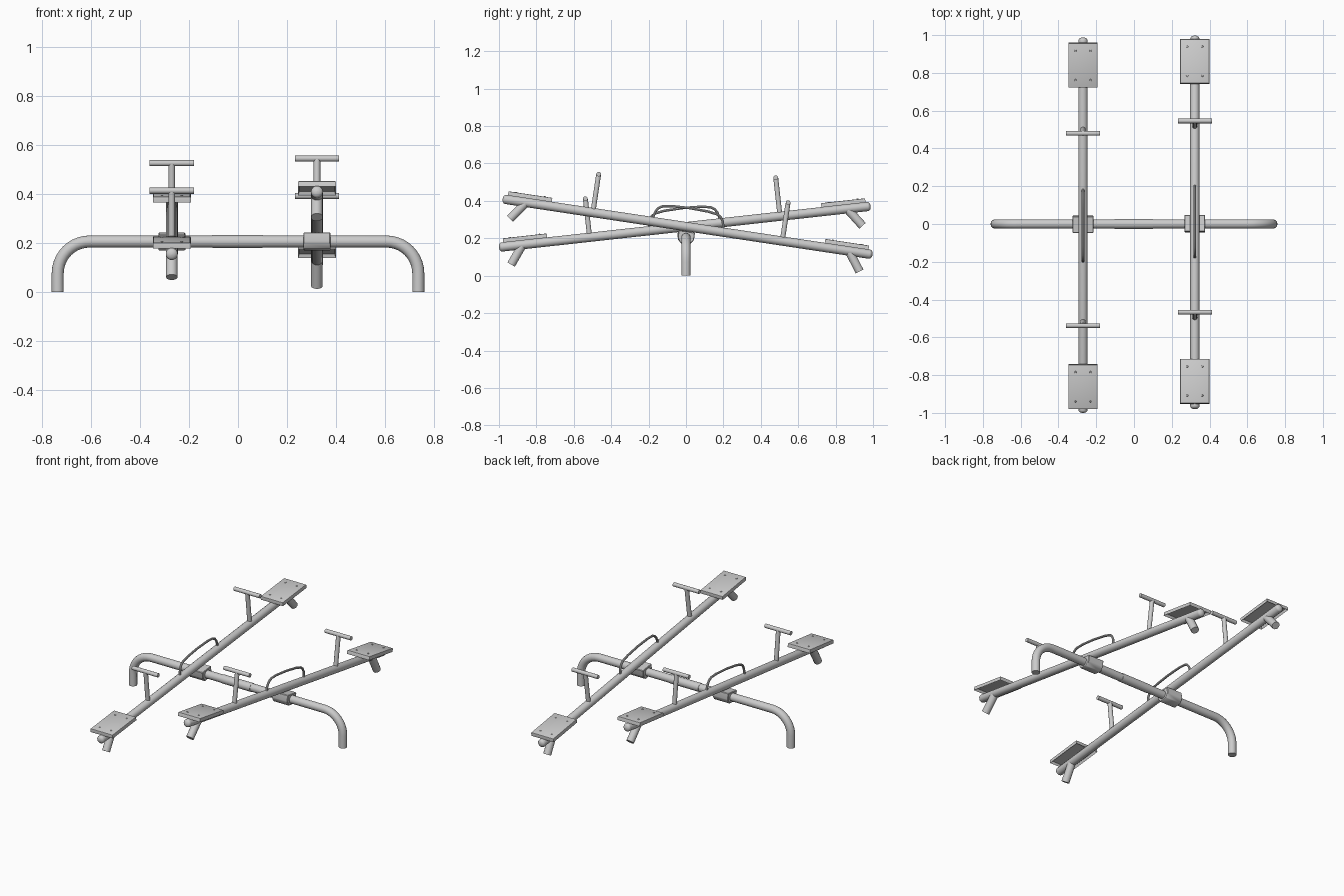
import bpy, bmesh
from math import sin, cos, pi, radians
from mathutils import Matrix, Vector

if "Cube" in bpy.data.objects:
    bpy.data.objects.remove(bpy.data.objects["Cube"])


def shade(obj):
    bpy.ops.object.select_all(action='DESELECT')
    obj.select_set(True)
    bpy.context.view_layer.objects.active = obj
    bpy.ops.object.shade_smooth_by_angle(angle=radians(35))


def tube(name, pts, r, M=Matrix(), radii=None, res=5):
    """Round tube swept along a list of points, with closed ends."""
    cu = bpy.data.curves.new(name, 'CURVE')
    cu.dimensions = '3D'
    cu.bevel_depth = r
    cu.bevel_resolution = res
    cu.use_fill_caps = True
    sp = cu.splines.new('POLY')
    sp.points.add(len(pts) - 1)
    for i, p in enumerate(pts):
        sp.points[i].co = (*p, 1)
        sp.points[i].radius = radii[i] if radii else 1
    ob = bpy.data.objects.new(name, cu)
    bpy.context.collection.objects.link(ob)
    bpy.ops.object.select_all(action='DESELECT')
    ob.select_set(True)
    bpy.context.view_layer.objects.active = ob
    bpy.ops.object.convert(target='MESH')
    ob = bpy.context.view_layer.objects.active
    ob.matrix_world = M
    shade(ob)
    return ob


def finish(name, bm, M):
    bmesh.ops.recalc_face_normals(bm, faces=bm.faces)
    me = bpy.data.meshes.new(name)
    bm.to_mesh(me)
    bm.free()
    ob = bpy.data.objects.new(name, me)
    bpy.context.collection.objects.link(ob)
    ob.matrix_world = M
    shade(ob)
    return ob


def seat(name, y, M):
    """Shallow tray turned upside down, with four bolt heads."""
    bm = bmesh.new()
    T = Matrix.Translation((0, y, 0.091)) @ Matrix.Diagonal((0.155, 0.237, 0.023, 1))
    bmesh.ops.create_cube(bm, size=1, matrix=T)
    top = [e for e in bm.edges if all(v.co.z > 0.09 for v in e.verts)]
    bmesh.ops.bevel(bm, geom=top, offset=0.004, segments=2, affect='EDGES', profile=0.5)
    bottom = min(bm.faces, key=lambda f: f.calc_center_median().z)
    bmesh.ops.inset_individual(bm, faces=[bottom], thickness=0.008)
    bmesh.ops.translate(bm, verts=bottom.verts, vec=(0, 0, 0.015))
    for sx in (-1, 1):
        for sy in (-1, 1):
            bmesh.ops.create_cone(bm, cap_ends=True, segments=12, radius1=0.006, radius2=0.004,
                                  depth=0.004, matrix=Matrix.Translation((sx * 0.04, y + sy * 0.078, 0.1035)))
    finish(name, bm, M)


def clamp(name, M):
    """Chamfered block gripping the cross tube."""
    prof = [(-0.044, 0.032), (-0.044, -0.008), (-0.026, -0.034),
            (0.026, -0.034), (0.044, -0.008), (0.044, 0.032)]
    bm = bmesh.new()
    f = bm.faces.new([bm.verts.new((-0.055, y, z)) for y, z in prof])
    ext = bmesh.ops.extrude_face_region(bm, geom=[f])
    bmesh.ops.translate(bm, verts=[v for v in ext['geom'] if isinstance(v, bmesh.types.BMVert)],
                        vec=(0.11, 0, 0))
    bmesh.ops.bevel(bm, geom=bm.edges[:], offset=0.003, segments=1, affect='EDGES')
    finish(name, bm, M)


def seesaw(side, x, angle):
    M = Matrix.Translation((x, 0, 0.205)) @ Matrix.Rotation(radians(angle), 4, 'X')
    zb = 0.057
    # beam with domed end caps
    dome = [(1.0 - 0.016 * (1 - cos(a)), max(sin(a), 0.02))
            for a in [pi / 2 * (1 - i / 5) for i in range(6)]]
    half = dome
    ys = [-y for y, _ in reversed(half)] + [y for y, _ in half]
    rs = [r for _, r in reversed(half)] + [r for _, r in half]
    tube(side + "_beam", [(0, y, zb) for y in ys], 0.0245, M, rs, res=6)
    clamp(side + "_pivot_clamp", M)
    # guard loop over the pivot
    hoop = [(0.19, 0.065), (0.188, 0.09), (0.181, 0.115), (0.168, 0.134),
            (0.148, 0.146), (0.10, 0.154)]
    pts = [(0, -y, z) for y, z in hoop] + [(0, 0, 0.158)] + [(0, y, z) for y, z in reversed(hoop)]
    tube(side + "_guard_loop", pts, 0.007, M, res=3)
    for end, s in (("front", -1), ("rear", 1)):
        n = side + "_" + end
        seat(n + "_seat", s * 0.856, M)
        # T-shaped handle
        tube(n + "_handle_post", [(0, s * 0.512, zb), (0, s * 0.512, 0.262)], 0.0135, M)
        tube(n + "_handle_bar", [(-0.09, s * 0.512, 0.265), (0.09, s * 0.512, 0.265)], 0.0125, M)
        # stub that meets the ground
        tube(n + "_bumper", [(0, s * 0.873, zb), (0, s * 0.945, -0.042)], 0.0235, M)


# bent cross tube with its two legs
R, X, Z = 0.13, 0.735, 0.205
arc = [(X - R + R * cos(a), 0, Z - R + R * sin(a)) for a in [pi / 2 * i / 10 for i in range(11)]]
right = [(X, 0, 0)] + arc
tube("cross_tube", right + [(-p[0], 0, p[2]) for p in reversed(right)], 0.0245, res=6)
tube("cross_tube_sleeve", [(-0.103, 0, Z), (0.1, 0, Z)], 0.0265, res=6)

seesaw("left", -0.27, 6.3)
seesaw("right", 0.322, -8.56)
